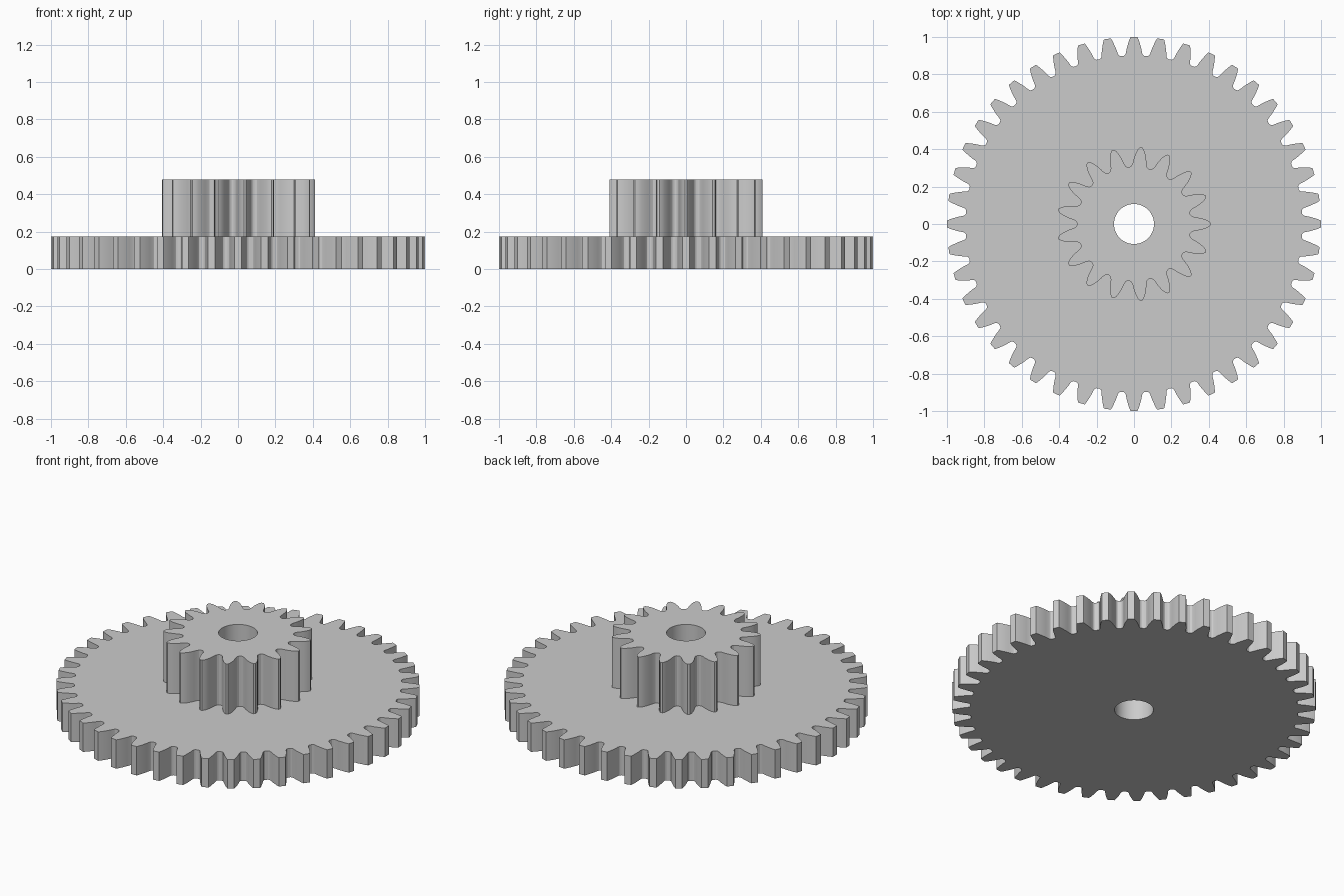
import bpy
import bmesh
from math import sin, cos, tau

cube = bpy.data.objects.get("Cube")
if cube:
    bpy.data.objects.remove(cube)

grey = bpy.data.materials.new("plain grey")
grey.use_nodes = True
colour = (0.6, 0.6, 0.6, 1)
grey.diffuse_color = colour
grey.node_tree.nodes["Principled BSDF"].inputs["Base Color"].default_value = colour

BORE = 0.107
GEAR_TOP = 0.175
PINION_TOP = 0.48


def polar(radius, angle):
    return radius * cos(angle), radius * sin(angle)


def gear_outline(teeth, flank):
    """Repeat one tooth, whose flank lists (radius, half width) from root to tip."""
    points = []
    for i in range(teeth):
        middle = tau * i / teeth
        points += [polar(r, middle - w / r) for r, w in flank]
        points += [polar(r, middle + w / r) for r, w in reversed(flank)]
    return points


def add_loop(bm, points, z):
    verts = [bm.verts.new((x, y, z)) for x, y in points]
    return [bm.edges.new((v, verts[i - 1])) for i, v in enumerate(verts)]


def add_gear(name, teeth, flank, bottom, top):
    bm = bmesh.new()
    # Flat toothed plate with a round bore
    bore = [polar(BORE, tau * i / 48) for i in range(48)]
    edges = add_loop(bm, gear_outline(teeth, flank), bottom) + add_loop(bm, bore, bottom)
    bmesh.ops.triangle_fill(bm, edges=edges, use_beauty=True, normal=(0, 0, 1))
    # Thickness
    raised = bmesh.ops.extrude_face_region(bm, geom=bm.faces[:], use_keep_orig=True)
    verts = [g for g in raised["geom"] if isinstance(g, bmesh.types.BMVert)]
    bmesh.ops.translate(bm, verts=verts, vec=(0, 0, top - bottom))
    bmesh.ops.recalc_face_normals(bm, faces=bm.faces[:])

    mesh = bpy.data.meshes.new(name)
    bm.to_mesh(mesh)
    bm.free()
    mesh.materials.append(grey)
    obj = bpy.data.objects.new(name, mesh)
    bpy.context.collection.objects.link(obj)
    bpy.ops.object.select_all(action="DESELECT")
    obj.select_set(True)
    bpy.context.view_layer.objects.active = obj
    bpy.ops.object.shade_smooth_by_angle(angle=0.45)
    return obj


# Wide, thin wheel with blunt teeth
wheel_flank = [(0.9, 0.056), (0.905, 0.048), (0.915, 0.0435), (0.935, 0.04),
               (0.957, 0.034), (0.98, 0.027), (1.0, 0.019)]
add_gear("large_gear", 44, wheel_flank, 0, GEAR_TOP)

# Small, tall pinion with rounded teeth
pinion_flank = [(0.305, 0.051), (0.312, 0.042), (0.325, 0.037), (0.34, 0.035),
                (0.36, 0.031), (0.38, 0.025), (0.398, 0.017), (0.411, 0.006)]
add_gear("pinion", 17, pinion_flank, GEAR_TOP, PINION_TOP)
